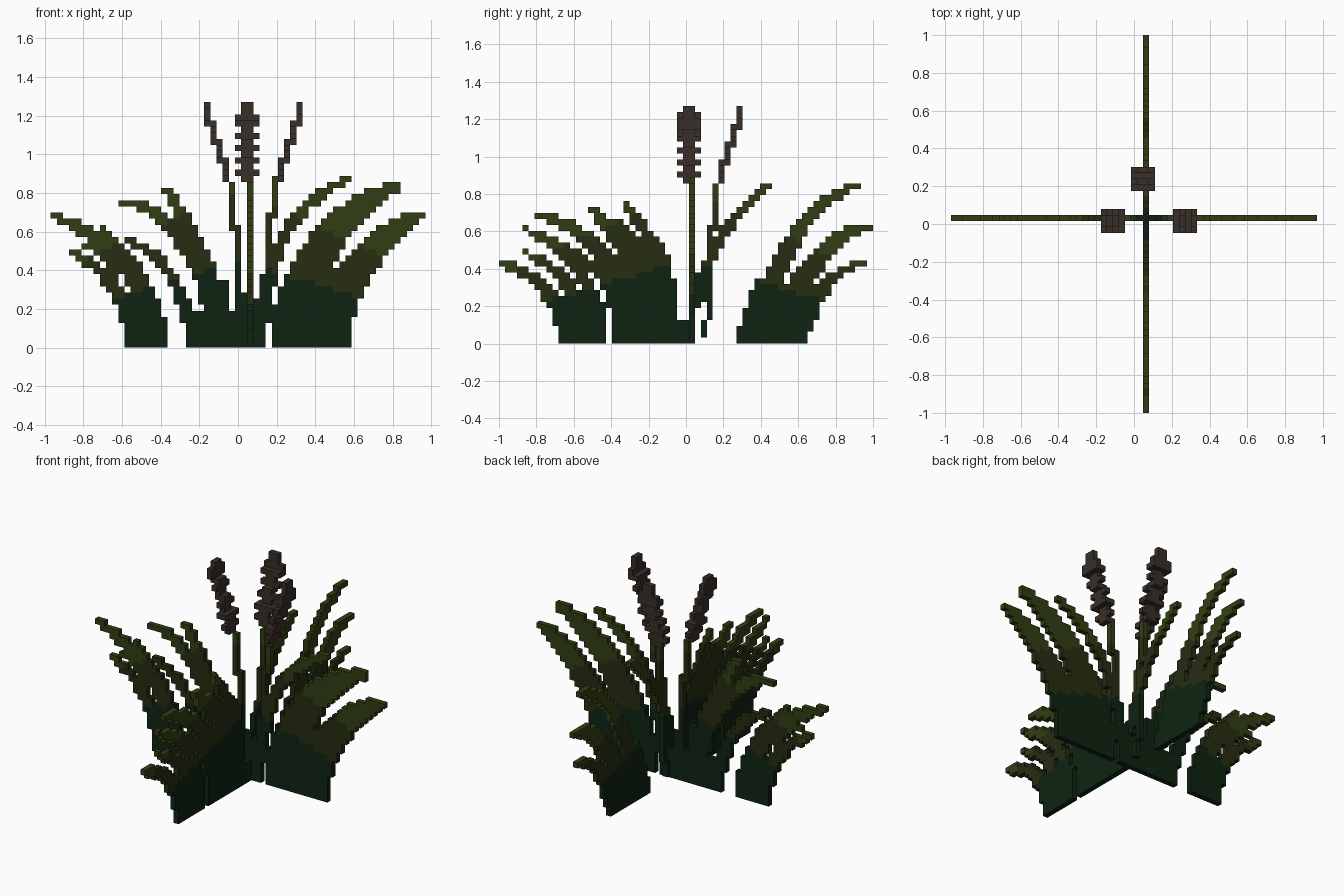
import bpy, bmesh
from mathutils import Vector

if "Cube" in bpy.data.objects:
    bpy.data.objects.remove(bpy.data.objects["Cube"])

V = 2 / 63          # edge of one block
WIDE_Y, DEEP_X = 1, 2   # grid row of each crossing leaf sheet


def material(name, rgb):
    m = bpy.data.materials.new(name)
    m.diffuse_color = (*rgb, 1)
    m.use_nodes = True
    m.node_tree.nodes["Principled BSDF"].inputs["Base Color"].default_value = m.diffuse_color
    return m


MATS = [material("dark green", (0.0045, 0.017, 0.006)),
        material("olive green", (0.019, 0.026, 0.0055)),
        material("light olive", (0.031, 0.048, 0.007)),
        material("seed brown", (0.040, 0.028, 0.021))]


def blade(cells, x0, z0, x1, z1, x2, z2, x3, z3, w0, w1):
    """Tapered stroke of blocks through four points, from tip to root."""
    for n in range(81):
        t = n / 80
        a, b, c, d = 3 * t, 3 * t - 1, 3 * t - 2, 3 * t - 3
        f = (-b * c * d / 6, a * c * d / 2, -a * b * d / 2, a * b * c / 6)
        x = f[0] * x0 + f[1] * x1 + f[2] * x2 + f[3] * x3
        z = f[0] * z0 + f[1] * z1 + f[2] * z2 + f[3] * z3
        w = w0 + (w1 - w0) * t
        for i in range(int(x - w) - 2, int(x + w) + 3):
            for k in range(max(0, int(z - w) - 2), int(z + w) + 3):
                if (i - x) ** 2 + (k + 0.5 - z) ** 2 <= w * w:
                    cells.add((i, k))


def clump(cells, outline):
    """Fill an outline with blocks."""
    for i in range(-31, 32):
        for k in range(14):
            z, inside = k + 0.5, False
            for (xa, za), (xb, zb) in zip(outline, outline[1:] + outline[:1]):
                if (za > z) != (zb > z) and i < xa + (z - za) * (xb - xa) / (zb - za):
                    inside = not inside
            if inside:
                cells.add((i, k))


def stem(cells, i, low, high):
    cells.update((i, k) for k in range(low, high + 1))


# Leaf sheet running left to right
wide = set()
for b in [
    (25.8, 26.2, 21, 23.8, 15.5, 18.6, 10.5, 9, 0.7, 3.6),
    (30, 21.4, 25.5, 19.2, 20.1, 13.5, 15, 5.4, 0.7, 3.6),
    (23.5, 14.2, 22.5, 14, 21.5, 13.5, 20, 12.5, 0.5, 1),
    (17.7, 27.2, 11, 22.8, 6.1, 14.9, 3.4, 1.6, 0.65, 1.4),
    (-11.7, 25.3, -9.2, 21.5, -6.7, 15.5, -3.8, 7.8, 0.7, 2.2),
    (-19.1, 23.3, -13.8, 22, -9, 17, -4.6, 10.3, 0.6, 1.6),
    (-18, 17.1, -13.5, 15, -10, 10, -7.6, 3, 0.6, 1.2),
    (-30, 21.4, -24.2, 18.6, -18.3, 13.8, -14.1, 4.6, 0.6, 2.1),
    (-27, 15.3, -23.2, 13.2, -20.1, 9.8, -17.7, 4.6, 0.6, 1.6),
    (-22, 19.2, -21.3, 18.5, -20.6, 17.5, -20, 16.6, 0.6, 0.8),
    (-24.7, 16.3, -22.5, 15.6, -20.5, 14.2, -18.5, 12.4, 0.6, 1),
]:
    blade(wide, *b)
clump(wide, [(5.5, 0), (18.4, 0), (18.4, 4), (19.4, 5), (19.4, 9), (17, 12), (9, 11), (6.5, 8), (5.5, 5)])
clump(wide, [(-18.4, 0), (-10.5, 0), (-11.8, 1), (-11.9, 4.5), (-13, 8), (-19, 9), (-19.4, 4.2), (-18.4, 4)])
clump(wide, [(-8.9, 0), (2.4, 0), (2.4, 6), (1, 9), (-0.5, 6), (-1.6, 6), (-2, 11), (-5.5, 11),
             (-6, 6), (-8.7, 6)])
for s in [(0, 0, 19), (-1, 19, 26), (6, 21, 27), (5, 12, 21)]:
    stem(wide, *s)

# Leaf sheet running front to back
deep = set()
for b in [
    (-31, 13.7, -27, 11.7, -23.4, 8.8, -20.3, 3, 0.6, 1.6),
    (-26.9, 19.2, -22, 16.5, -17.8, 12.2, -14.9, 4.7, 0.6, 1.4),
    (-27, 15.2, -23.8, 13.6, -21, 11.3, -18.6, 7.7, 0.6, 1.3),
    (-25, 21.6, -20, 19.9, -14.6, 15.6, -9.5, 8.6, 0.7, 1.6),
    (-15.6, 22.2, -12.2, 18.4, -8.8, 13.6, -5.8, 7.2, 0.7, 2.3),
    (-10.2, 23.3, -7.2, 19.4, -4.5, 15, -3.1, 7.2, 0.6, 1.6),
    (-11.7, 20.4, -9.2, 18, -6.8, 15.2, -4.8, 11.4, 0.6, 1.2),
    (-22, 17.4, -18.2, 14.7, -14.6, 12, -11.5, 7.2, 0.6, 1.3),
    (13.4, 26.5, 8.5, 21.4, 4.6, 15.3, 1.8, 7.2, 0.6, 1.2),
    (28.9, 26.4, 22.8, 23.2, 17.3, 16.3, 13.7, 7.2, 0.6, 1.9),
    (30.9, 19.4, 26.5, 18.2, 21.9, 13.8, 17.4, 7.2, 0.75, 2.1),
    (30, 13.6, 26.4, 12.2, 23, 9, 20.5, 3.9, 0.6, 1.5),
]:
    blade(deep, *b)
clump(deep, [(-21.4, 0), (-13, 0), (-13.5, 1), (-14.2, 6), (-16, 9), (-20, 8), (-22.4, 5), (-22.4, 3), (-21.4, 2)])
clump(deep, [(-12.4, 0), (1.4, 0), (1.4, 4), (-1, 4), (-1.6, 9), (-12.8, 9.5), (-13.2, 6), (-12.4, 5)])
clump(deep, [(8.6, 0), (20.2, 0), (20.4, 4), (21.4, 6), (21.4, 10), (12, 11), (10, 6), (8.6, 2)])
for s in [(3, 1, 3), (4, 4, 19), (5, 19, 26)]:
    stem(deep, *s)

# Leaning seed heads: flat ridged spikes set across their sheet
STEPS = [(27, 30), (30, 33), (33, 36), (36, 39)]


def seed_head(start, lean, centre, along_x, ridges):
    cells = set()
    for s, (low, high) in enumerate(STEPS):
        for k in range(low, high + 1):
            r = 2 if k in ridges else 1
            for c in range(centre - r, centre + r):
                a = start + lean * s
                cells.add((a, c, k) if along_x else (c, a, k))
    return cells


parts = {
    "wide_leaves": {(i, WIDE_Y, k) for i, k in wide},
    "deep_leaves": {(DEEP_X, j, k) for j, k in deep},
    "left_seed_head": seed_head(-2, -1, 1, True, (28, 30, 32, 35, 37, 38)),
    "right_seed_head": seed_head(7, 1, 1, True, (28, 30, 32, 34, 36, 37)),
    "back_seed_head": seed_head(6, 1, 2, False, (28, 30, 32, 34, 36, 37)),
}
parts["deep_leaves"] -= parts["wide_leaves"]
filled = set().union(*parts.values())


def shade(i, j, k):
    """Leaves fade from dark roots to light tips, sooner on the outside."""
    out = max(abs(i), abs(j)) * V
    z = (k + 0.5) * V
    return 0 if z < 0.45 - 0.3 * out else 1 if z < 0.82 - 0.46 * out else 2


def build(name, cells):
    """Turn blocks into one mesh holding only the exposed faces."""
    bm = bmesh.new()
    for cell in sorted(cells):
        centre = Vector((cell[0], cell[1], cell[2] + 0.5))
        for axis in range(3):
            for sign in (-1, 1):
                near = list(cell)
                near[axis] += sign
                if tuple(near) in filled:
                    continue
                n, u = Vector(), Vector()
                n[axis], u[(axis + 1) % 3] = sign * 0.5, 0.5
                w = n.cross(u) * 2
                f = bm.faces.new([bm.verts.new((centre + n + u * p + w * q) * V)
                                  for p, q in ((-1, -1), (1, -1), (1, 1), (-1, 1))])
                f.material_index = 3 if "seed" in name else shade(*cell)
    bmesh.ops.remove_doubles(bm, verts=bm.verts, dist=V * 0.01)
    mesh = bpy.data.meshes.new(name)
    bm.to_mesh(mesh)
    bm.free()
    for m in MATS:
        mesh.materials.append(m)
    bpy.context.collection.objects.link(bpy.data.objects.new(name, mesh))


for name, cells in parts.items():
    build(name, cells)
